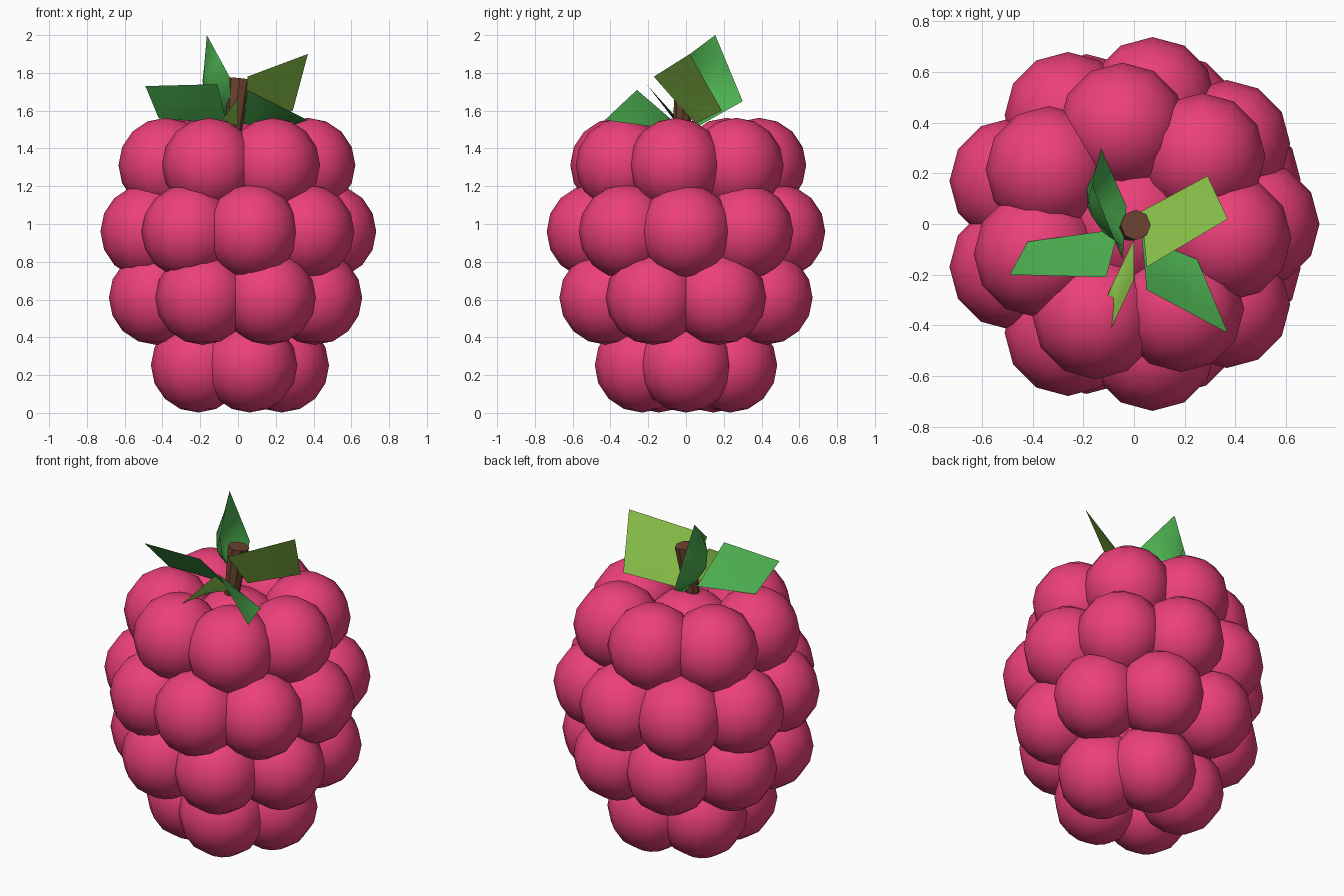
import bpy, bmesh, math
from mathutils import Vector

if "Cube" in bpy.data.objects:
    bpy.data.objects.remove(bpy.data.objects["Cube"])

CX = -0.013  # berry axis in x


def material(name, hexcode):
    def lin(c):
        return c / 12.92 if c <= 0.04045 else ((c + 0.055) / 1.055) ** 2.4
    m = bpy.data.materials.new(name)
    m.diffuse_color = [lin(int(hexcode[i:i + 2], 16) / 255) for i in (0, 2, 4)] + [1]
    m.use_nodes = True
    m.node_tree.nodes["Principled BSDF"].inputs["Base Color"].default_value = m.diffuse_color
    return m


pink = material("berry_pink", "ec407a")
green = material("leaf_green", "4caf50")
lime = material("leaf_lime", "8bc34a")
brown = material("stem_brown", "6d4330")


def add_object(name, bm, mat, loc=(0, 0, 0), smooth=True):
    mesh = bpy.data.meshes.new(name)
    bm.to_mesh(mesh)
    bm.free()
    for p in mesh.polygons:
        p.use_smooth = smooth
    mesh.materials.append(mat)
    ob = bpy.data.objects.new(name, mesh)
    ob.location = loc
    bpy.context.collection.objects.link(ob)
    return ob


# Core filling the middle of the berry
bm = bmesh.new()
bmesh.ops.create_uvsphere(bm, u_segments=16, v_segments=10, radius=1)
core = add_object("core", bm, pink, (CX, 0, 0.82))
core.scale = (0.42, 0.42, 0.68)

# Drupelets: rows of (count, ring radius, height, start angle), one shared mesh
bm = bmesh.new()
bmesh.ops.create_uvsphere(bm, u_segments=12, v_segments=8, radius=0.25)
first = add_object("drupelet", bm, pink)
rows = [(5, 0.245, 0.252, 0), (8, 0.455, 0.61, 22.5),
        (9, 0.495, 0.96, 0), (7, 0.388, 1.312, -8)]
ob = first
for r, (count, ring, z, start) in enumerate(rows):
    for i in range(count):
        if ob is None:
            ob = bpy.data.objects.new(f"drupelet_{r}_{i}", first.data)
            bpy.context.collection.objects.link(ob)
        a = math.radians(start + 360 * i / count)
        ob.location = (CX + ring * math.cos(a), ring * math.sin(a), z)
        ob = None

# Stem: short tapered stub with a slight lean
bm = bmesh.new()
bmesh.ops.create_cone(bm, cap_ends=True, segments=8, radius1=0.04, radius2=0.06, depth=0.32)
stem = add_object("stem", bm, brown, (-0.01, -0.015, 1.61), smooth=False)
stem.rotation_euler = (math.radians(-4), math.radians(6), 0)


# Leaves: curved quad patches (inner low, inner high, outer high, outer low)
def leaf(name, corners, bulge, mat, n=4):
    a, b, c, d = [Vector(p) for p in corners]
    bulge = Vector(bulge)
    bm = bmesh.new()
    grid = []
    for i in range(n + 1):
        u = i / n
        row = []
        for j in range(n + 1):
            v = j / n
            p = a.lerp(d, u).lerp(b.lerp(c, u), v)
            p += bulge * 16 * u * (1 - u) * v * (1 - v)
            row.append(bm.verts.new(p))
        grid.append(row)
    for i in range(n):
        for j in range(n):
            bm.faces.new((grid[i][j], grid[i + 1][j], grid[i + 1][j + 1], grid[i][j + 1]))
    add_object(name, bm, mat)


leaf("leaf_back", [(-.03, .07, 1.52), (-.045, -.14, 1.78), (-.165, .155, 2.0), (-.13, .30, 1.65)],
     (-.09, -.03, -.03), green)
leaf("leaf_right", [(.03, .05, 1.53), (.05, -.17, 1.78), (.37, .02, 1.90), (.29, .19, 1.60)],
     (0, .04, -.03), lime)
leaf("leaf_left", [(-.06, -.02, 1.53), (-.11, -.21, 1.74), (-.49, -.20, 1.73), (-.42, -.07, 1.56)],
     (0, .02, -.03), green)
leaf("leaf_front", [(0, -.06, 1.52), (.0, -.22, 1.67), (-.16, -.56, 1.45), (-.10, -.27, 1.55)],
     (0, 0, .01), lime)
leaf("leaf_front_right", [(.03, -.05, 1.53), (.05, -.26, 1.71), (.37, -.43, 1.55), (.25, -.14, 1.51)],
     (0, .02, -.01), green)
